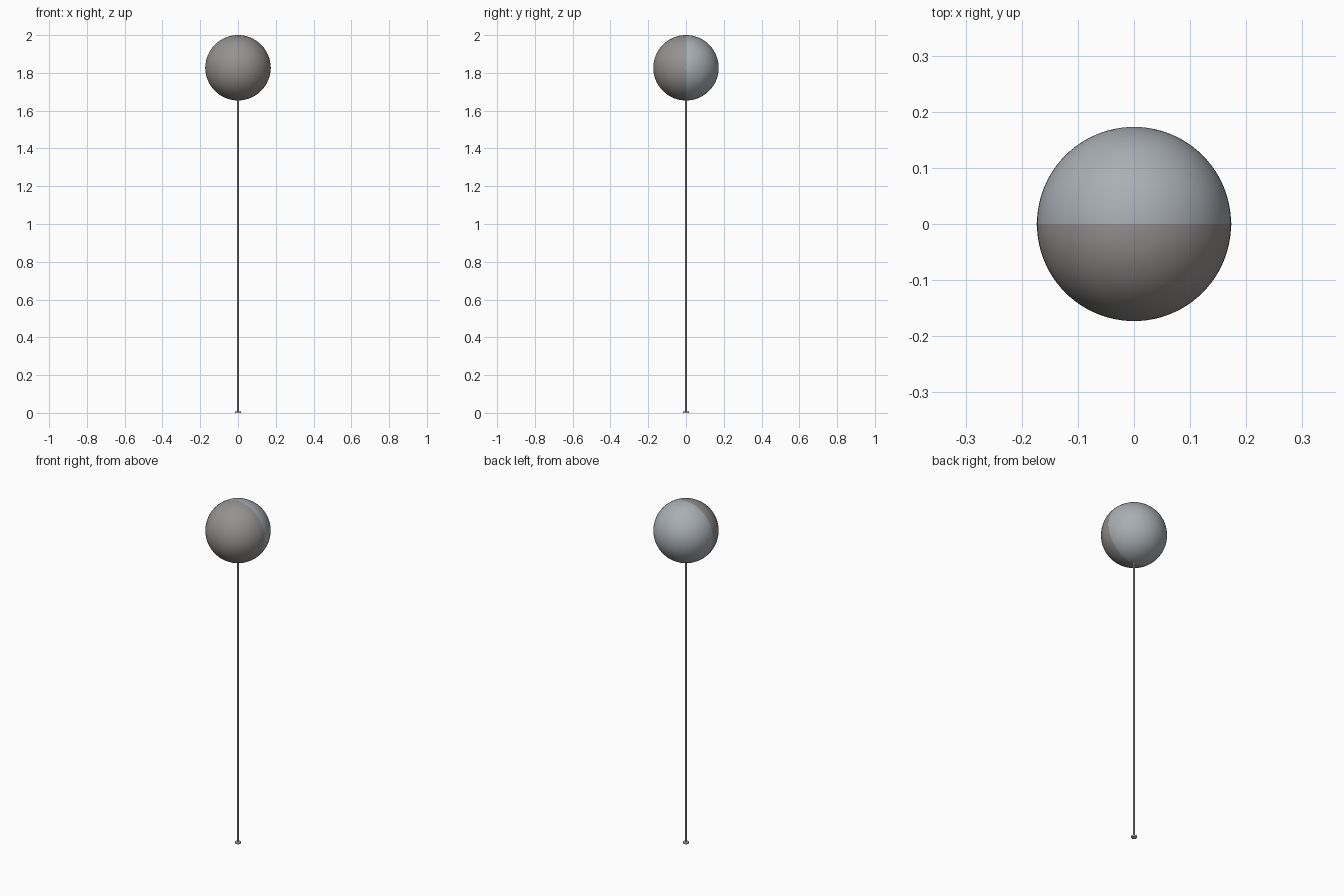
import bpy, bmesh, math
from mathutils import Matrix

if "Cube" in bpy.data.objects:
    bpy.data.objects.remove(bpy.data.objects["Cube"])

R = 0.173
CZ = 2.0 - R


def material(name, color):
    m = bpy.data.materials.new(name)
    m.diffuse_color = (*color, 1)
    m.use_nodes = True
    m.node_tree.nodes["Principled BSDF"].inputs["Base Color"].default_value = m.diffuse_color
    return m


def half_shell(name, side, mat):
    """Half of the globe, cut on the y = 0 plane."""
    bm = bmesh.new()
    bmesh.ops.create_uvsphere(bm, u_segments=64, v_segments=48, radius=R)
    bmesh.ops.rotate(bm, verts=bm.verts, matrix=Matrix.Rotation(math.pi / 2, 3, 'X'))
    bmesh.ops.bisect_plane(bm, geom=bm.verts[:] + bm.edges[:] + bm.faces[:], dist=1e-5,
                           plane_co=(0, 0, 0), plane_no=(0, -side, 0), clear_outer=True)
    for f in bm.faces:
        f.smooth = True
    me = bpy.data.meshes.new(name)
    bm.to_mesh(me)
    bm.free()
    me.materials.append(mat)
    ob = bpy.data.objects.new(name, me)
    ob.location = (0, 0, CZ)
    bpy.context.collection.objects.link(ob)


def cylinder(name, r, depth, loc, rot=(0, 0, 0), sides=24):
    bpy.ops.mesh.primitive_cylinder_add(vertices=sides, radius=r, depth=depth,
                                        location=loc, rotation=rot)
    ob = bpy.context.object
    ob.name = name
    bpy.ops.object.shade_smooth_by_angle(angle=math.radians(35))
    return ob


# Globe: warm front half, cool back half
half_shell("globe_front", -1, material("warm_grey", (0.30, 0.29, 0.28)))
half_shell("globe_back", 1, material("cool_grey", (0.40, 0.43, 0.46)))

# Tiny pins on the seam
for name, sx in (("pin_left", -1), ("pin_right", 1)):
    cylinder(name, 0.003, 0.004, (sx * (R - 0.0015), 0, CZ), (0, math.pi / 2, 0), 12)

# Thin rod, collar under the globe and small foot disc
rod_top = CZ - R + 0.005
cylinder("rod", 0.004, rod_top, (0, 0, rod_top / 2))
cylinder("collar", 0.006, 0.008, (0, 0, CZ - R))
cylinder("foot_disc", 0.016, 0.008, (0, 0, 0.004), sides=32)
